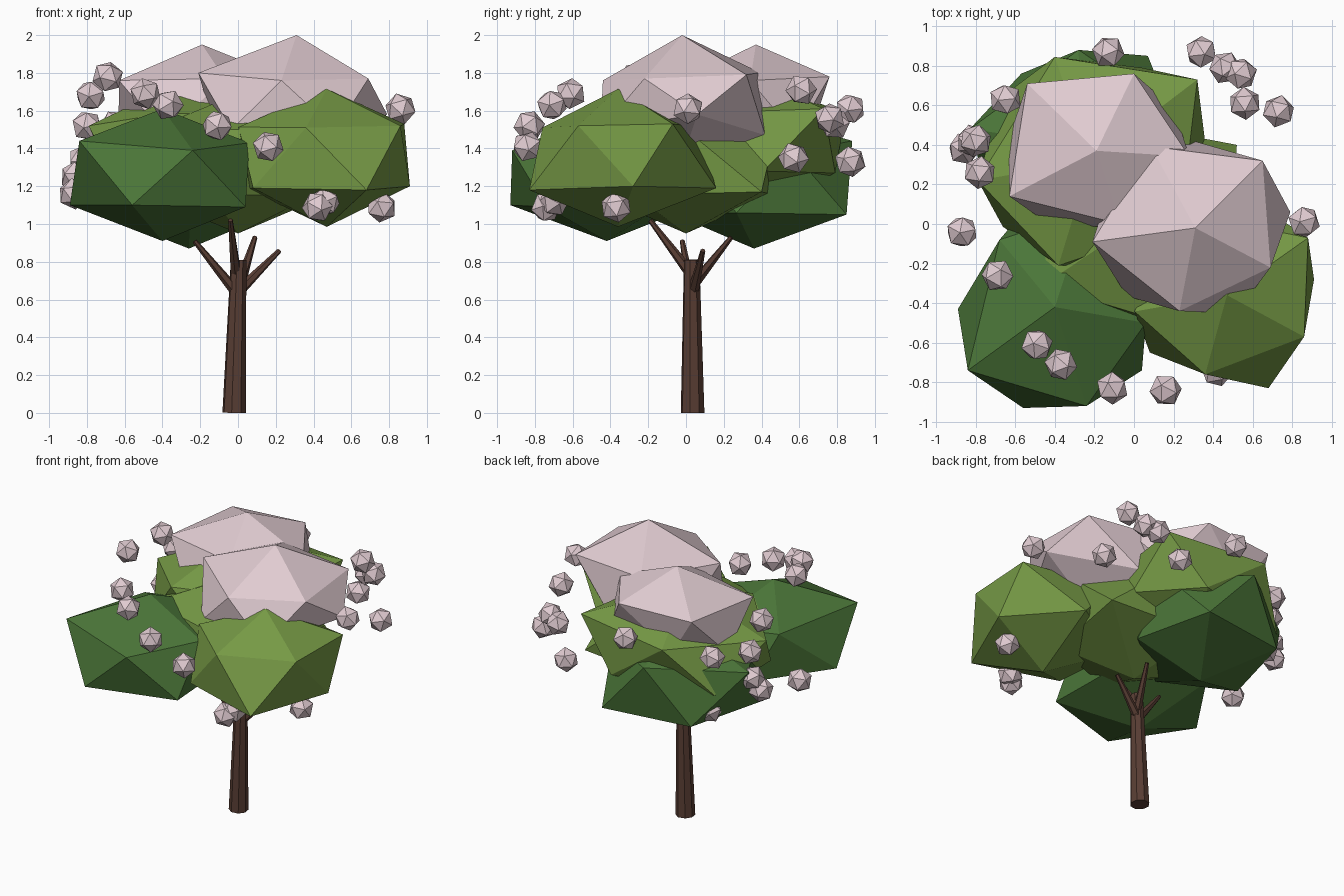
import bpy
import bmesh
import random
from math import radians
from mathutils import Matrix, Vector, Euler

default_cube = bpy.data.objects.get("Cube")
if default_cube:
    bpy.data.objects.remove(default_cube, do_unlink=True)


def make_material(name, red, green, blue):
    material = bpy.data.materials.new(name)
    material.use_nodes = True
    material.diffuse_color = (red, green, blue, 1)
    shader = material.node_tree.nodes["Principled BSDF"]
    shader.inputs["Base Color"].default_value = (red, green, blue, 1)
    shader.inputs["Roughness"].default_value = 0.9
    return material


bark = make_material("bark_brown", 0.1, 0.048, 0.034)
dark_green = make_material("dark_leaf_green", 0.07, 0.18, 0.04)
light_green = make_material("light_leaf_green", 0.18, 0.32, 0.06)
pink = make_material("pale_blossom_pink", 0.75, 0.6, 0.64)


def finish(name, bm, material):
    """Turn a bmesh into a flat shaded object with one colour."""
    bmesh.ops.recalc_face_normals(bm, faces=bm.faces)
    mesh = bpy.data.meshes.new(name)
    bm.to_mesh(mesh)
    bm.free()
    mesh.materials.append(material)
    obj = bpy.data.objects.new(name, mesh)
    bpy.context.collection.objects.link(obj)
    return obj


def tapered_stick(name, start, end, start_radius, end_radius, sides):
    """Tapered round bar between two points."""
    start, end = Vector(start), Vector(end)
    axis = end - start
    turn = axis.to_track_quat("Z", "Y").to_matrix().to_4x4()
    place = Matrix.Translation((start + end) / 2) @ turn
    bm = bmesh.new()
    bmesh.ops.create_cone(bm, cap_ends=True, segments=sides,
                          radius1=start_radius, radius2=end_radius,
                          depth=axis.length, matrix=place)
    return finish(name, bm, material=bark)


def foliage(name, material, center, radius, half_height, yaw, corners):
    """Squashed icosphere whose nearest corners are pulled to given points."""
    place = (Matrix.Translation(center)
             @ Matrix.Rotation(radians(yaw), 4, "Z")
             @ Matrix.Diagonal((radius, radius, half_height, 1)))
    bm = bmesh.new()
    bmesh.ops.create_icosphere(bm, subdivisions=1, radius=1, matrix=place)
    free = list(bm.verts)
    for corner in map(Vector, corners):
        nearest = min(free, key=lambda vert: (vert.co - corner).length)
        nearest.co = corner
        free.remove(nearest)
    return finish(name, bm, material)


# Trunk and branches
tapered_stick("trunk", (-0.02, 0.035, 0), (0.003, 0.03, 0.81), 0.064, 0.042, 8)
branches = {
    "branch_right": ((-0.01, 0.03, 0.64), (-0.23, -0.02, 0.91)),
    "branch_front": ((-0.01, 0.03, 0.73), (-0.04, -0.19, 1.02)),
    "branch_back": ((0.01, 0.04, 0.68), (0.09, 0.24, 0.93)),
    "branch_left": ((0.01, 0.04, 0.65), (0.22, 0.09, 0.86)),
}
for branch_name, (root, tip) in branches.items():
    tapered_stick(branch_name, root, tip, 0.03, 0.013, 6)

# Dark green leaf masses
foliage("foliage_front_right", dark_green, (-0.4, -0.42, 1.26), 0.57, 0.35, 0, [
    (-0.84, -0.74, 1.44), (-0.24, -0.92, 1.39), (0.06, -0.5, 1.43),
    (-0.89, -0.43, 1.1), (-0.56, -0.93, 1.1), (0.04, -0.74, 1.09),
    (-0.68, -0.08, 1.42)])
foliage("foliage_back_low", dark_green, (-0.27, 0.4, 1.22), 0.54, 0.36, 20, [
    (-0.28, 0.88, 1.44), (-0.83, 0.48, 1.4), (-0.57, 0.76, 1.05),
    (0.07, 0.85, 1.05), (-0.74, 0.16, 1.06), (-0.26, 0.36, 0.87)])

# Light green leaf masses
foliage("foliage_front_left", light_green, (0.47, -0.36, 1.35), 0.53, 0.365, 46, [
    (0.91, -0.28, 1.2), (0.68, -0.83, 1.18), (0.08, -0.65, 1.19),
    (0.86, -0.57, 1.52), (0.36, -0.76, 1.51), (0.88, -0.07, 1.53),
    (0.54, 0.16, 1.19)])
foliage("foliage_middle", light_green, (0, 0, 1.32), 0.55, 0.37, 2, [
    (-0.46, -0.31, 1.5), (0.2, -0.51, 1.5), (0.52, 0.4, 1.17)])
foliage("foliage_back_high", light_green, (-0.22, 0.32, 1.42), 0.62, 0.37, 37, [
    (0.32, 0.73, 1.61), (-0.79, 0.22, 1.52), (0.04, 0.79, 1.27),
    (0.36, 0.41, 1.28)])

# Pink blossom crowns
foliage("blossom_crown_front", pink, (0.3, -0.03, 1.65), 0.53, 0.34, 45, [
    (0.31, -0.02, 2), (-0.21, -0.09, 1.8), (0.65, 0.32, 1.79),
    (0.69, -0.22, 1.77), (0.23, -0.44, 1.76), (0.79, 0.06, 1.58),
    (0.3, 0.42, 1.47)])
foliage("blossom_crown_back", pink, (-0.19, 0.37, 1.62), 0.5, 0.33, 64, [
    (-0.54, 0.71, 1.77), (0, 0.76, 1.78), (0.28, 0.34, 1.76),
    (-0.63, 0.14, 1.76), (-0.07, 0, 1.77), (-0.35, 0.66, 1.48)])

# Small blossoms scattered around the crown
blossom_spots = [
    (-0.13, 0.87, 1.61), (0.34, 0.87, 1.33), (0.46, 0.79, 1.53),
    (0.54, 0.76, 1.56), (0.56, 0.61, 1.71), (0.73, 0.57, 1.35),
    (-0.65, 0.63, 1.52), (-0.8, 0.42, 1.52), (-0.82, 0.42, 1.34),
    (-0.86, 0.38, 1.25), (-0.78, 0.26, 1.68), (-0.87, -0.04, 1.16),
    (-0.69, -0.26, 1.78), (-0.49, -0.61, 1.69), (-0.37, -0.71, 1.63),
    (-0.11, -0.83, 1.52), (0.16, -0.84, 1.41), (0.86, 0.01, 1.61),
    (0.76, -0.37, 1.09), (0.46, -0.7, 1.12), (0.42, -0.74, 1.09),
    (-0.44, 0.7, 1.12), (-0.61, 0.6, 1.12)]
random.seed(4)
for index, spot in enumerate(blossom_spots):
    spin = Euler([random.uniform(-3, 3) for axis in "xyz"]).to_matrix().to_4x4()
    blossom = bmesh.new()
    bmesh.ops.create_icosphere(blossom, subdivisions=1, radius=0.084,
                               matrix=Matrix.Translation(spot) @ spin)
    finish(f"blossom_{index + 1}", blossom, pink)
